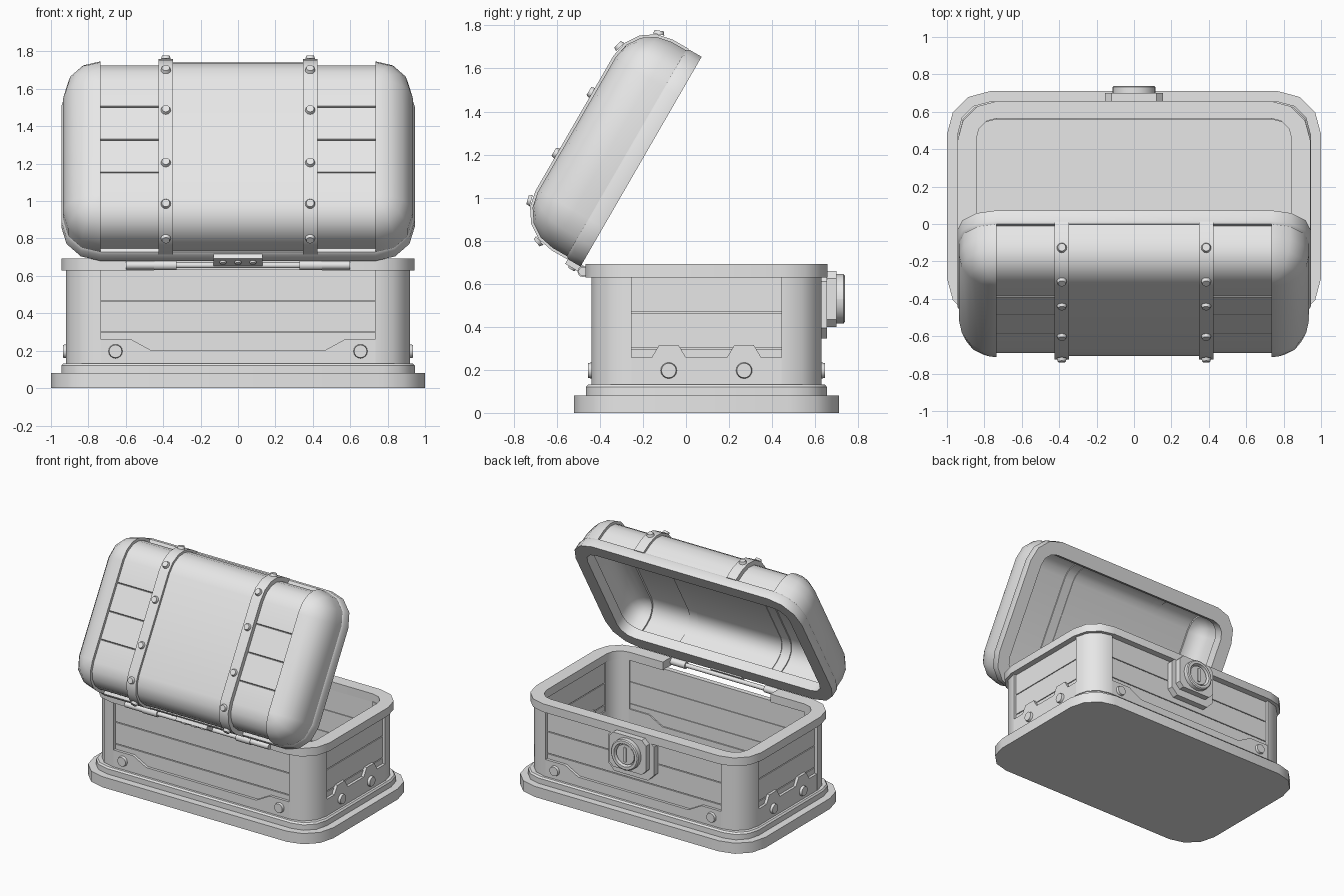
import bpy, bmesh, math
from mathutils import Matrix, Vector

if "Cube" in bpy.data.objects:
    bpy.data.objects.remove(bpy.data.objects["Cube"])

T, R = Matrix.Translation, Matrix.Rotation
grey = bpy.data.materials.new("plain_grey")
grey.diffuse_color = (0.8, 0.8, 0.8, 1)
grey.use_nodes = True
grey.node_tree.nodes["Principled BSDF"].inputs["Base Color"].default_value = grey.diffuse_color


def finish(name, bm, m=Matrix()):
    bmesh.ops.transform(bm, matrix=m, verts=bm.verts)
    bmesh.ops.recalc_face_normals(bm, faces=bm.faces)
    me = bpy.data.meshes.new(name)
    bm.to_mesh(me)
    bm.free()
    me.materials.append(grey)
    me.shade_smooth()
    me.set_sharp_from_angle(angle=math.radians(35))
    ob = bpy.data.objects.new(name, me)
    bpy.context.collection.objects.link(ob)
    return ob


def rrect(hx, y0, y1, r, n=3):
    """Rounded rectangle, counter-clockwise, starting at the +x -y corner."""
    pts = []
    for i, (cx, cy) in enumerate(((hx - r, y0 + r), (hx - r, y1 - r),
                                  (r - hx, y1 - r), (r - hx, y0 + r))):
        for k in range(n + 1):
            a = math.pi / 2 * (i - 1 + k / n)
            pts.append((cx + r * math.cos(a), cy + r * math.sin(a)))
    return pts


def loft(name, hx, y0, y1, r, levels, m=Matrix(), closed=False, cuts=(), n=3):
    """Stack of inset rounded rectangles; cuts keep the side the normal points to."""
    bm = bmesh.new()
    loops = [[bm.verts.new((x, y, z)) for x, y in
              rrect(hx - d, y0 + d, y1 - d, max(r - d, 0.008), n)] for d, z in levels]
    pairs = list(zip(loops, loops[1:])) + ([(loops[-1], loops[0])] if closed else [])
    for a, b in pairs:
        for i in range(len(a)):
            j = (i + 1) % len(a)
            bm.faces.new((a[i], a[j], b[j], b[i]))
    if not closed:
        bm.faces.new(loops[0])
        bm.faces.new(loops[-1])
    for co, no in cuts:
        res = bmesh.ops.bisect_plane(bm, geom=bm.verts[:] + bm.edges[:] + bm.faces[:],
                                     dist=1e-5, plane_co=co, plane_no=no, clear_inner=True)
        edges = [e for e in res["geom_cut"] if isinstance(e, bmesh.types.BMEdge)]
        bmesh.ops.triangle_fill(bm, edges=edges, use_beauty=True)
    return finish(name, bm, m)


def prism(name, pts, a, b, m=Matrix()):
    bm = bmesh.new()
    lo = [bm.verts.new((x, y, a)) for x, y in pts]
    hi = [bm.verts.new((x, y, b)) for x, y in pts]
    bm.faces.new(lo)
    bm.faces.new(hi)
    for i in range(len(pts)):
        j = (i + 1) % len(pts)
        bm.faces.new((lo[i], lo[j], hi[j], hi[i]))
    return finish(name, bm, m)


def box2(x0, x1, y0, y1, c=0.0):
    if not c:
        return [(x0, y0), (x1, y0), (x1, y1), (x0, y1)]
    return [(x0 + c, y0), (x1 - c, y0), (x1, y0 + c), (x1, y1 - c),
            (x1 - c, y1), (x0 + c, y1), (x0, y1 - c), (x0, y0 + c)]


def disc(name, r, h, m, r2=None, seg=16):
    """Cylinder standing on the local xy plane."""
    bm = bmesh.new()
    bmesh.ops.create_cone(bm, cap_ends=True, segments=seg, radius1=r,
                          radius2=r2 or r, depth=h, matrix=T((0, 0, h / 2)))
    return finish(name, bm, m)


def side(deg):
    """Frame of a chest side: x along it, y up, z outward."""
    return T((0, 0.095, 0)) @ R(math.radians(deg), 4, 'Z') @ R(math.pi / 2, 4, 'X')


# Plinth and floor
loft("plinth", 1.0, -0.52, 0.71, 0.23,
     [(0, 0), (0, 0.08), (0.055, 0.08), (0.055, 0.12), (0.065, 0.132)])

# Corner posts
for sx in (1, -1):
    for sy in (1, -1):
        loft("corner_post", 0.92, -0.44, 0.63, 0.185,
             [(0, 0.13), (0, 0.635), (0.07, 0.635), (0.07, 0.13)], closed=True,
             cuts=[((0.733 * sx, 0, 0), (sx, 0, 0)),
                   ((0, 0.095 + 0.348 * sy, 0), (0, sy, 0))])

# Four walls: planks, lower metal band and rivets
long_band = [(-0.735, 0.13), (0.735, 0.13), (0.735, 0.26), (0.57, 0.26), (0.46, 0.2),
             (-0.46, 0.2), (-0.57, 0.26), (-0.735, 0.26)]
half = [(0.35, 0.257), (0.255, 0.257), (0.22, 0.315), (0.13, 0.315), (0.095, 0.257)]
short_band = [(-0.35, 0.13), (0.35, 0.13)] + half + [(-x, y) for x, y in half[::-1]]
for deg in (0, 90, 180, 270):
    long = deg % 180 == 0
    w, d = (0.74, 0.535) if long else (0.355, 0.92)
    F = side(deg)
    for z0, z1 in ((0.13, 0.297), (0.303, 0.462), (0.468, 0.635)):
        prism("wall_plank", box2(-w, w, z0, z1), d - 0.06, d - 0.022, F)
    prism("wall_backing", box2(-w, w, 0.13, 0.635), d - 0.054, d - 0.034, F)
    prism("wall_band", long_band if long else short_band, d - 0.07, d - 0.002, F)
    for s in (1, -1):
        disc("wall_rivet", 0.038, 0.02, F @ T((s * (0.655 if long else 0.175), 0.197, d - 0.004)), 0.034)

# Upper rim of the chest, open at the hinge
outer = [(0.45, -0.467)] + rrect(0.943, -0.467, 0.657, 0.21) + [(-0.45, -0.467)]
inner = [(0.45, -0.367)] + rrect(0.843, -0.367, 0.565, 0.11) + [(-0.45, -0.367)]
prism("chest_rim", outer + inner[::-1], 0.63, 0.692)

# Lock
F = side(180)
prism("lock_back_plate", box2(-0.19, 0.19, 0.345, 0.66, 0.05), 0.5, 0.56, F)
prism("lock_plate", box2(-0.155, 0.155, 0.4, 0.66, 0.035), 0.55, 0.605, F)
C = F @ T((0, 0.53, 0))
loft("lock_ring", 0.115, -0.115, 0.115, 0.1149,
     [(0, 0.6), (0, 0.637), (0.008, 0.643), (0.028, 0.643), (0.034, 0.6)], C, closed=True, n=6)
disc("lock_face", 0.074, 0.03, C @ T((0, 0, 0.6)), seg=24)
prism("keyhole_bar", box2(-0.012, 0.012, -0.055, 0.055, 0.005), 0.62, 0.638, C)

# Lid frame: x across, y from hinge to front edge, z up from the opening
L = T((0, -0.49, 0.68)) @ R(math.radians(60), 4, 'X')
P = L @ Matrix(((0, 0, 1, 0), (1, 0, 0, 0), (0, 1, 0, 0), (0, 0, 0, 1)))
D = 1.125

# Lid rim
loft("lid_rim", 0.945, 0, D, 0.21,
     [(0, 0), (0, 0.064), (0.01, 0.078), (0.1, 0.078), (0.1, 0)], L, closed=True)

# Rounded lid end caps
steps = [math.pi / 2 * k / 4 for k in range(5)]
arc = lambda r: [(0.19 - r * math.cos(a), 0.155 + r * math.sin(a)) for a in steps]
for s in (1, -1):
    loft("lid_end_cap", 0.935, 0.01, D - 0.01, 0.2,
         arc(0.12)[::-1] + [(0.07, 0.07), (0, 0.07)] + arc(0.19), L,
         cuts=[((0.735 * s, 0, 0), (s, 0, 0))])


def arch(off, grooves=()):
    """Lid cross-section line, offset inward by off."""
    r = 0.19 - off
    left = [(0.01 + off, 0.07)] + [(0.2 - r * math.cos(a), 0.155 + r * math.sin(a)) for a in steps]
    top = 0.345 - off
    mid = [p for g in grooves for p in ((g - 0.004, top), (g, top - 0.012), (g + 0.004, top))]
    return left + mid + [(D - u, v) for u, v in left[::-1]]


def arch_strip(name, off, inn, x0, x1, grooves=()):
    prism(name, arch(off, grooves) + arch(inn)[::-1], x0, x1, P)


# Lid centre, plank panels, straps with rivets
arch_strip("lid_centre", 0.006, 0.07, -0.35, 0.35)
for s in (1, -1):
    arch_strip("lid_plank_panel", 0.022, 0.058, s * 0.42, s * 0.74, (0.36, 0.5625, 0.765))
    arch_strip("lid_strap", -0.012, 0.066, s * 0.347, s * 0.425)
    for right in (False, True):
        for u, v, ang in ((0.01, 0.225, 20), (0.15, 0.351, 75), (0.40, 0.356, 90)):
            a = math.radians(ang)
            nrm = Vector((0, math.cos(a) if right else -math.cos(a), math.sin(a)))
            q = nrm.to_track_quat('Z', 'Y').to_matrix().to_4x4()
            disc("strap_rivet", 0.027, 0.018,
                 L @ T((s * 0.386, D - u if right else u, v)) @ q, 0.021, 12)

# Hinge rod, knuckles and plate
AX = R(math.pi / 2, 4, 'Y')
disc("hinge_rod", 0.016, 1.0, T((-0.5, -0.478, 0.657)) @ AX)
for x, w, r in ((-0.6, 0.15, 0.022), (-0.45, 0.12, 0.026), (0.33, 0.12, 0.026), (0.45, 0.15, 0.022)):
    disc("hinge_knuckle", r, w, T((x, -0.478, 0.657)) @ AX, seg=12)
prism("hinge_plate", box2(-0.025, 0.01, -0.01, 0.068), -0.13, 0.13, P)
for x in (-0.08, 0, 0.08):
    disc("hinge_rivet", 0.02, 0.01, L @ T((x, -0.024, 0.03)) @ R(math.pi / 2, 4, 'X'), 0.015, 12)
